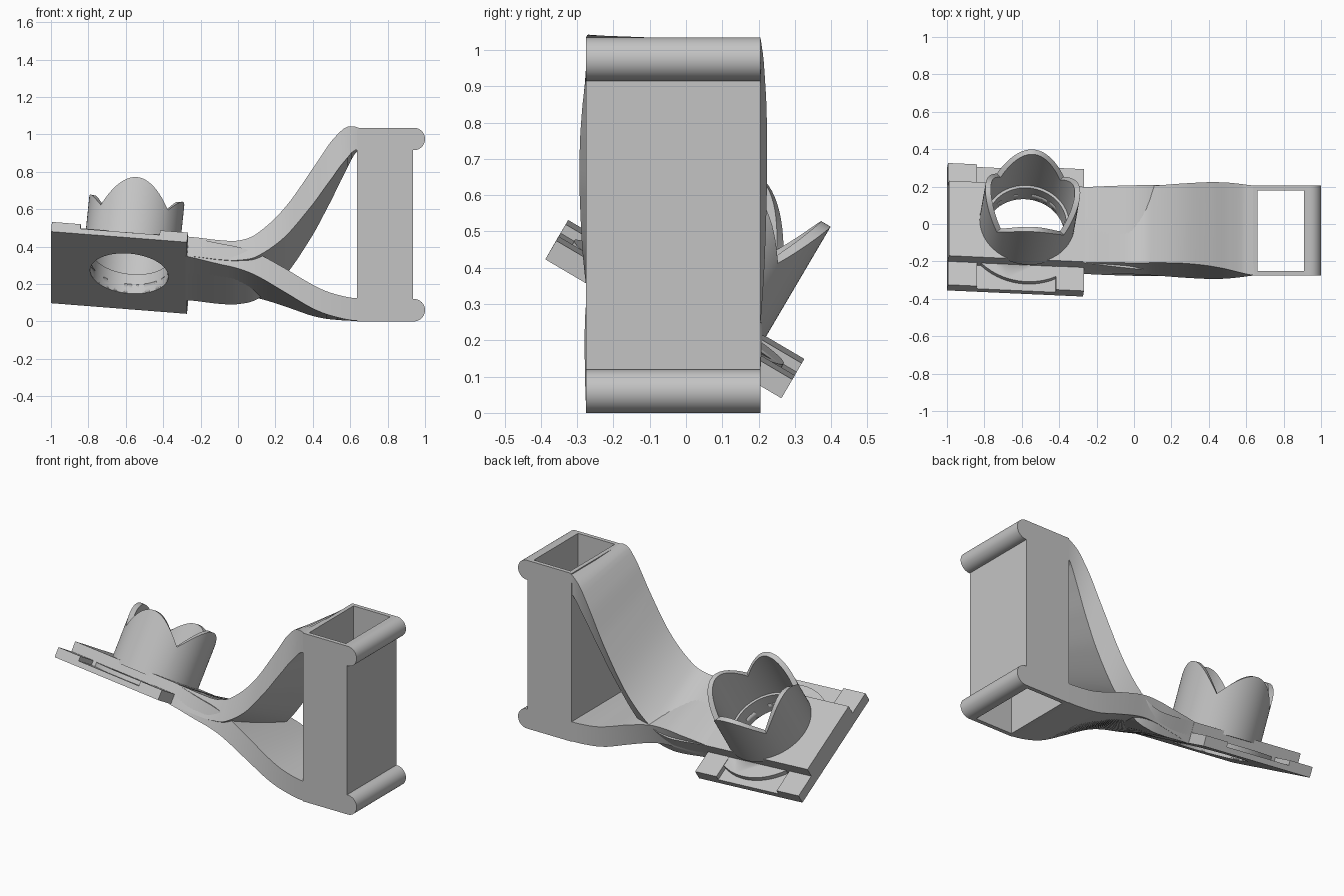
import bpy, bmesh, math
from mathutils import Vector, Matrix

if "Cube" in bpy.data.objects:
    bpy.data.objects.remove(bpy.data.objects["Cube"])

grey = bpy.data.materials.new("light_grey")
grey.use_nodes = True
colour = (0.55, 0.55, 0.55, 1)
grey.diffuse_color = colour
grey.node_tree.nodes["Principled BSDF"].inputs["Base Color"].default_value = colour

# Tilted frame of the mounting plate: u along it, v across it, n out of it
u = Vector((0.996, -0.045, -0.078)).normalized()
v = Vector((0, 0.862, -0.507)).normalized()
n = u.cross(v).normalized()
tilt = Matrix((u, v, n)).transposed().to_4x4()
tilt.translation = (-1, -0.355, 0.48)
LENGTH, WIDTH = 0.73, 0.755
CU, CV = 0.42, WIDTH / 2          # socket centre on the plate
WORLD = Matrix.Identity(4)


def finish(name, bm, matrix=WORLD, smooth=False):
    bmesh.ops.recalc_face_normals(bm, faces=bm.faces)
    mesh = bpy.data.meshes.new(name)
    bm.to_mesh(mesh)
    bm.free()
    mesh.transform(matrix)
    mesh.materials.append(grey)
    ob = bpy.data.objects.new(name, mesh)
    bpy.context.collection.objects.link(ob)
    if smooth:
        activate(ob)
        bpy.ops.object.shade_smooth_by_angle(angle=math.radians(35))
    return ob


def activate(ob):
    bpy.ops.object.select_all(action='DESELECT')
    ob.select_set(True)
    bpy.context.view_layer.objects.active = ob


def box(name, low, high, matrix=WORLD):
    low, high = Vector(low), Vector(high)
    bm = bmesh.new()
    size = Matrix.Diagonal(high - low).to_4x4()
    bmesh.ops.create_cube(bm, size=1, matrix=Matrix.Translation((low + high) / 2) @ size)
    return finish(name, bm, matrix)


def cylinder(name, radius, depth, place, matrix=WORLD):
    bm = bmesh.new()
    bmesh.ops.create_cone(bm, cap_ends=True, segments=64, radius1=radius,
                          radius2=radius, depth=depth, matrix=place)
    return finish(name, bm, matrix, smooth=True)


def cut(ob, cutter):
    mod = ob.modifiers.new("hole", 'BOOLEAN')
    mod.operation = 'DIFFERENCE'
    mod.solver = 'EXACT'
    mod.object = cutter
    activate(ob)
    bpy.ops.object.modifier_apply(modifier=mod.name)


def loft(name, rings, closed=False, matrix=WORLD):
    """Skin a list of rings; either cap the ends or join last to first."""
    bm = bmesh.new()
    loops = [[bm.verts.new(p) for p in ring] for ring in rings]
    pairs = list(zip(loops, loops[1:]))
    if closed:
        pairs.append((loops[-1], loops[0]))
    else:
        bm.faces.new(loops[0])
        bm.faces.new(loops[-1])
    for a, b in pairs:
        for i in range(len(a)):
            j = (i + 1) % len(a)
            bm.faces.new((a[i], a[j], b[j], b[i]))
    return finish(name, bm, matrix, smooth=True)


# Mounting plate: thin base, raised central band, corner tabs and round flange
base = box("plate_base", (0, 0, 0), (LENGTH, WIDTH, 0.032), tilt)
band = box("plate_band", (0, 0.145, 0.001), (LENGTH, WIDTH - 0.145, 0.12), tilt)
flange = cylinder("plate_flange", 0.335, 0.056,
                  Matrix.Translation((CU, CV, 0.03)), tilt)
for side, v0 in (("front", 0), ("back", WIDTH - 0.15)):
    for end, u0, u1 in (("right", 0, 0.155), ("left", 0.58, LENGTH)):
        box(f"{side}_{end}_tab", (u0, v0, 0), (u1, v0 + 0.15, 0.06), tilt)

# Round opening through the plate
cutter = cylinder("opening_cutter", 0.21, 1, Matrix.Translation((CU, CV, 0)), tilt)
cutter.hide_render = True
for part in (base, band, flange):
    cut(part, cutter)
bpy.data.objects.remove(cutter)

# Socket with a four-lobed rim and sharp valleys between the lobes
rings = []
for i in range(96):
    a = math.tau * i / 96
    top = 0.305 + 0.145 * abs(math.cos(2 * a))
    rings.append([(CU + r * math.cos(a), CV + r * math.sin(a), z)
                  for r, z in ((0.255, 0.1), (0.255, top), (0.225, top), (0.225, 0.1))])
loft("socket", rings, closed=True, matrix=tilt)


# Twisted arms that fork from the plate to the box
def curve(points, x):
    """Cubic through the points; returns height and slope."""
    k = max(i for i in range(len(points) - 1) if points[i][0] <= x)

    def slope(i):
        if i in (0, len(points) - 1):
            return 0
        (xa, za), (xb, zb) = points[i - 1], points[i + 1]
        return (zb - za) / (xb - xa)
    (xa, za), (xb, zb) = points[k], points[k + 1]
    d = xb - xa
    s = (x - xa) / d
    z = (za * (1 + 2 * s) * (1 - s) ** 2 + slope(k) * d * s * (1 - s) ** 2
         + zb * s * s * (3 - 2 * s) + slope(k + 1) * d * s * s * (s - 1))
    return z, slope(k) * (1 - s) + slope(k + 1) * s


def arm(name, points, twist):
    rings, steps = [], 48
    x0, x1 = points[0][0], points[-1][0]
    for i in range(steps + 1):
        t = i / steps
        x = x0 + (x1 - x0) * t
        z, slope = curve(points, x)
        a = math.radians(30.5) * twist(t)
        across = Vector((0, math.cos(a), -math.sin(a))) * (0.2325 + 0.0075 * t)
        up = Vector((0, math.sin(a), math.cos(a)))
        up *= 0.06 * (1 + 0.85 * (math.hypot(1, slope) - 1))
        c = Vector((x, -0.035, z))
        rings.append([c - across - up, c + across - up, c + across + up, c - across + up])
    loft(name, rings)


arm("upper_arm", [(-0.28, 0.282), (-0.1, 0.264), (0, 0.262), (0.1, 0.293), (0.25, 0.425),
                  (0.4, 0.64), (0.5, 0.807), (0.58, 0.925), (0.645, 0.975)],
    lambda t: 1 - t ** 3.5)
arm("lower_arm", [(-0.28, 0.282), (-0.1, 0.272), (0, 0.266), (0.1, 0.245), (0.25, 0.182),
                  (0.4, 0.112), (0.5, 0.081), (0.645, 0.063)],
    lambda t: (1 - t) ** 1.4)

# Open rectangular box, hollow from top to bottom


def rectangle(inset, z):
    x0, x1, y0, y1 = 0.635 + inset, 0.935 - inset, -0.275 + inset, 0.205 - inset
    return [(x0, y0, z), (x1, y0, z), (x1, y1, z), (x0, y1, z)]


TOP = 1.035
loft("box_sleeve", [rectangle(0, 0), rectangle(0, TOP), rectangle(0.025, TOP),
                    rectangle(0.025, 0)], closed=True)

# Rounded rolls along the outer rims, joined flush to the box wall
for name, z in (("top_roll", TOP - 0.06), ("bottom_roll", 0.06)):
    bm = bmesh.new()
    outline = [(0.912, z - 0.06)]
    outline += [(0.94 + 0.06 * math.cos(a), z + 0.06 * math.sin(a))
                for a in (math.pi * (i / 24 - 0.5) for i in range(25))]
    outline += [(0.912, z + 0.06)]
    bm.free()
    loft(name, [[(x, y, h) for x, h in outline] for y in (-0.275, 0.205)])
